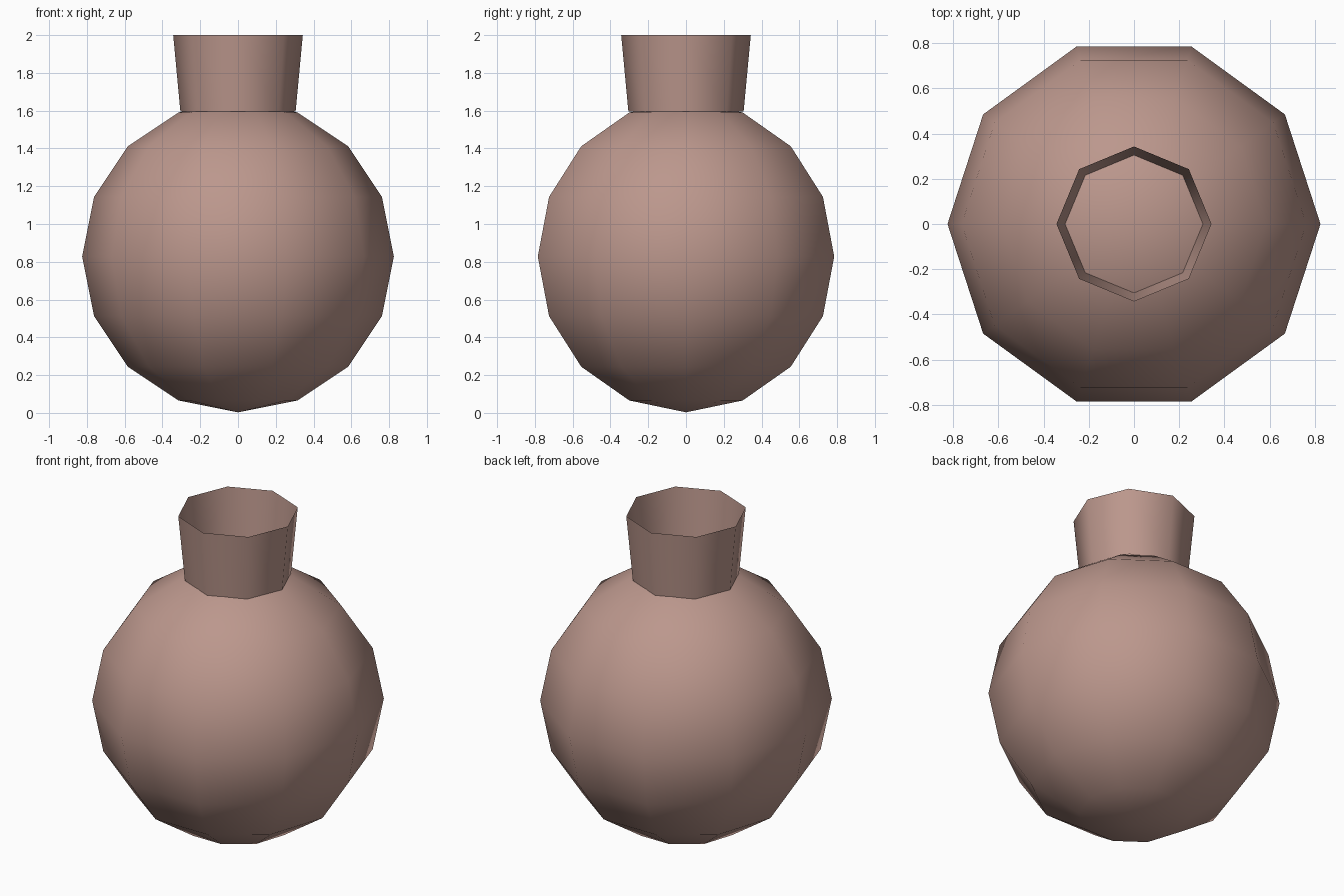
import bpy

if "Cube" in bpy.data.objects:
    bpy.data.objects.remove(bpy.data.objects["Cube"], do_unlink=True)

CLAY = (0.50, 0.31, 0.265, 1.0)
clay = bpy.data.materials.new("dusty_pink_clay")
clay.use_nodes = True
clay.diffuse_color = CLAY
clay.node_tree.nodes["Principled BSDF"].inputs["Base Color"].default_value = CLAY

RADIUS = 0.825
CENTRE_Z = 0.828
NECK_BOTTOM, NECK_TOP = 1.595, 2.0


def finish(name):
    """Name the active object, colour it and shade it smooth."""
    obj = bpy.context.object
    obj.name = obj.data.name = name
    obj.data.materials.append(clay)
    bpy.ops.object.shade_smooth()
    return obj


# Round body of the flask
bpy.ops.mesh.primitive_uv_sphere_add(
    segments=10, ring_count=8, radius=RADIUS, location=(0, 0, CENTRE_Z))
body = finish("flask_body")
# Point two corners of the decagon along x
corner = max(body.data.vertices, key=lambda v: v.co.x).co
body.rotation_euler.z = -corner.to_2d().angle_signed((1, 0)) if abs(corner.y) > 0.01 else 0

# Open, thin-walled neck flaring towards the rim
bpy.ops.mesh.primitive_cone_add(
    vertices=8, radius1=0.305, radius2=0.343, depth=NECK_TOP - NECK_BOTTOM,
    end_fill_type='NOTHING', location=(0, 0, (NECK_BOTTOM + NECK_TOP) / 2))
finish("flask_neck")
